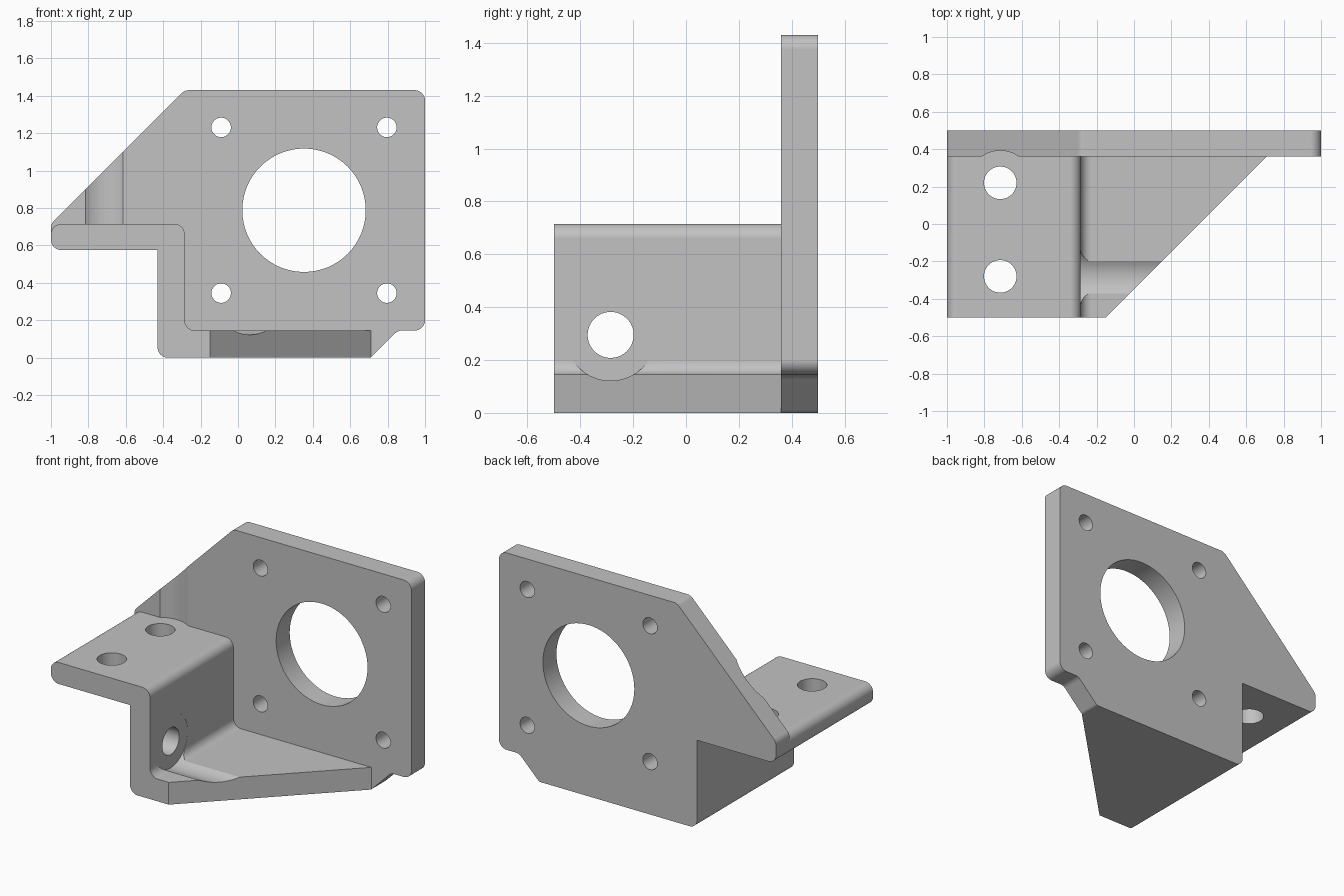
import bpy
import bmesh
import math
from mathutils import Vector, Matrix

cube = bpy.data.objects.get("Cube")
if cube:
    bpy.data.objects.remove(cube, do_unlink=True)

STEPS = 8
R = 0.055          # common corner radius
FACE_Y = 0.36      # front of the upright plate

grey = bpy.data.materials.new("light_grey")
grey.use_nodes = True
COLOUR = (0.54, 0.54, 0.54, 1)
grey.diffuse_color = COLOUR
grey.node_tree.nodes["Principled BSDF"].inputs["Base Color"].default_value = COLOUR


def rounded(corners):
    """Outline with an arc of the given radius at each (x, z, radius)."""
    pts = []
    for i, (x, z, r) in enumerate(corners):
        p = Vector((x, z))
        if r == 0:
            pts.append(p)
            continue
        a = (Vector(corners[i - 1][:2]) - p).normalized()
        b = (Vector(corners[(i + 1) % len(corners)][:2]) - p).normalized()
        half = a.angle(b) / 2
        t = r / math.tan(half)
        c = p + (a + b).normalized() * r / math.sin(half)
        s, e = p + a * t - c, p + b * t - c
        pts += [c + s.lerp(e, k / STEPS).normalized() * r for k in range(STEPS + 1)]
    return pts


def to_object(name, bm):
    bmesh.ops.recalc_face_normals(bm, faces=bm.faces)
    mesh = bpy.data.meshes.new(name)
    bm.to_mesh(mesh)
    bm.free()
    mesh.materials.append(grey)
    ob = bpy.data.objects.new(name, mesh)
    bpy.context.collection.objects.link(ob)
    return ob


def extrusion(corners, y0, y1):
    bm = bmesh.new()
    face = bm.faces.new([bm.verts.new((p.x, y0, p.y)) for p in rounded(corners)])
    out = bmesh.ops.extrude_face_region(bm, geom=[face])["geom"]
    verts = [v for v in out if isinstance(v, bmesh.types.BMVert)]
    bmesh.ops.translate(bm, verts=verts, vec=(0, y1 - y0, 0))
    return bm


def drill(ob, start, end, radius):
    """Cut a round hole from start to end."""
    start, end = Vector(start), Vector(end)
    axis = end - start
    matrix = Matrix.Translation((start + end) / 2) @ axis.to_track_quat("Z", "Y").to_matrix().to_4x4()
    bm = bmesh.new()
    bmesh.ops.create_cone(bm, cap_ends=True, segments=64, radius1=radius,
                          radius2=radius, depth=axis.length, matrix=matrix)
    cutter = to_object("hole_cutter", bm)
    cutter.hide_render = True
    mod = ob.modifiers.new("hole", "BOOLEAN")
    mod.operation, mod.solver, mod.object = "DIFFERENCE", "EXACT", cutter
    bpy.context.view_layer.objects.active = ob
    bpy.ops.object.modifier_apply(modifier=mod.name)
    bpy.data.objects.remove(cutter, do_unlink=True)


def finish(ob):
    bpy.ops.object.select_all(action="DESELECT")
    ob.select_set(True)
    bpy.context.view_layer.objects.active = ob
    bpy.ops.object.shade_smooth_by_angle(angle=math.radians(30))
    mod = ob.modifiers.new("flat_normals", "WEIGHTED_NORMAL")
    mod.keep_sharp = True


# Upright mounting plate
plate = to_object("mounting_plate", extrusion([
    (-0.43, 0, R), (0.71, 0, 0.03), (0.855, 0.145, R), (1, 0.145, R),
    (1, 1.43, R), (-0.285, 1.43, R), (-1, 0.715, R), (-1, 0.575, R),
    (-0.43, 0.575, 0)], FACE_Y, 0.5))
drill(plate, (0.353, 0, 0.788), (0.353, 1, 0.788), 0.33)
for dx in (-0.443, 0.443):
    for dz in (-0.443, 0.443):
        drill(plate, (0.353 + dx, 0, 0.788 + dz), (0.353 + dx, 1, 0.788 + dz), 0.052)
# Washer clearance above the flange
drill(plate, (-0.715, 0.22, 0.715), (-0.715, 0.22, 1.7), 0.172)

# Stepped bracket: flange, wall and floor, with the floor cut diagonally
bm = extrusion([
    (-0.43, 0, R), (0.9, 0, 0), (0.9, 0.145, 0), (-0.285, 0.145, R),
    (-0.285, 0.715, R), (-1, 0.715, R), (-1, 0.575, R), (-0.43, 0.575, 0)],
    -0.5, FACE_Y)
cut = bmesh.ops.bisect_plane(bm, geom=bm.verts[:] + bm.edges[:] + bm.faces[:],
                             plane_co=(0.71, FACE_Y, 0), plane_no=(1, -1, 0),
                             clear_outer=True)["geom_cut"]
bmesh.ops.edgeloop_fill(bm, edges=[e for e in cut if isinstance(e, bmesh.types.BMEdge)])
bracket = to_object("stepped_bracket", bm)
for y in (-0.28, 0.22):
    drill(bracket, (-0.715, y, 0.4), (-0.715, y, 0.9), 0.087)
drill(bracket, (-0.7, -0.285, 0.295), (0, -0.285, 0.295), 0.087)
# Washer clearance groove across the floor
drill(bracket, (-0.286, -0.285, 0.295), (0.8, -0.285, 0.295), 0.173)

finish(plate)
finish(bracket)
